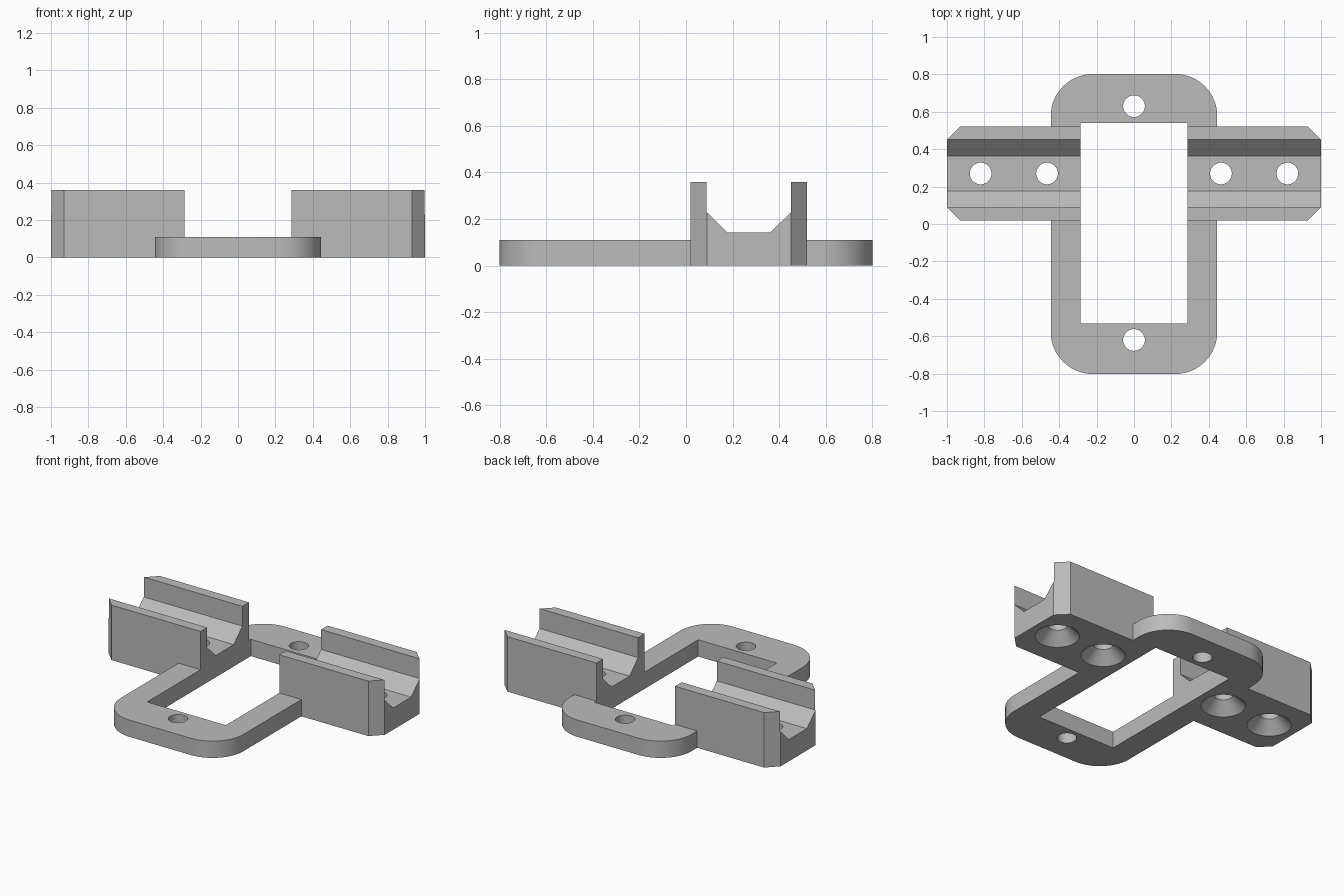
import bpy, bmesh
from math import sin, cos, pi, radians
from mathutils import Vector

cube = bpy.data.objects.get("Cube")
if cube:
    bpy.data.objects.remove(cube, do_unlink=True)

grey = bpy.data.materials.new("plain_grey")
grey.use_nodes = True
colour = (0.5, 0.5, 0.5, 1)
grey.diffuse_color = colour
grey.node_tree.nodes["Principled BSDF"].inputs["Base Color"].default_value = colour


def prism(name, points, direction):
    """Extrude a planar outline along a direction."""
    bm = bmesh.new()
    face = bm.faces.new([bm.verts.new(p) for p in points])
    out = bmesh.ops.extrude_face_region(bm, geom=[face])
    moved = [v for v in out["geom"] if isinstance(v, bmesh.types.BMVert)]
    bmesh.ops.translate(bm, verts=moved, vec=Vector(direction))
    bmesh.ops.recalc_face_normals(bm, faces=bm.faces)
    mesh = bpy.data.meshes.new(name)
    bm.to_mesh(mesh)
    bm.free()
    mesh.materials.append(grey)
    obj = bpy.data.objects.new(name, mesh)
    bpy.context.collection.objects.link(obj)
    return obj


def cone(name, x, y, z, r1, r2, depth):
    bpy.ops.mesh.primitive_cone_add(vertices=48, radius1=r1, radius2=r2, depth=depth,
                                    location=(x, y, z + depth / 2))
    obj = bpy.context.object
    obj.name = name
    obj.data.materials.append(grey)
    return obj


def combine(target, tool, operation):
    """Apply a boolean and discard the tool."""
    mod = target.modifiers.new("combine", "BOOLEAN")
    mod.operation, mod.solver, mod.object = operation, "EXACT", tool
    bpy.context.view_layer.objects.active = target
    bpy.ops.object.modifier_apply(modifier=mod.name)
    bpy.data.objects.remove(tool, do_unlink=True)


# Flat base frame with rounded corners
W, L, R, STEPS = 0.445, 0.802, 0.225, 16
outline = []
for k, (sx, sy) in enumerate([(1, 1), (-1, 1), (-1, -1), (1, -1)]):
    for i in range(STEPS + 1):
        a = (k + i / STEPS) * pi / 2
        outline.append((sx * (W - R) + R * cos(a), sy * (L - R) + R * sin(a), 0))
bracket = prism("mounting_bracket", outline, (0, 0, 0.11))

# Channel rail: mirrored cross-section about its centre line
MID = 0.27
half = [(0.25, 0), (0.25, 0.36), (0.182, 0.36), (0.182, 0.23), (0.093, 0.143)]
section = [(MID + y, z) for y, z in half] + [(MID - y, z) for y, z in reversed(half)]
rail = prism("channel_rail", [(-1, y, z) for y, z in section], (2, 0, 0))

# Trim the rail ends to chamfered corners
quarter = [(1, 0.18), (0.93, 0.25)]
plan = [(x, y) for x, y in quarter] + [(-x, y) for x, y in reversed(quarter)]
plan += [(-x, -y) for x, y in plan]
trim = prism("end_trim", [(x, MID + y, -0.1) for x, y in plan], (0, 0, 0.6))
combine(rail, trim, "INTERSECT")
combine(bracket, rail, "UNION")

# Central rectangular opening, splitting the rail in two
x, y0, y1 = 0.285, -0.533, 0.54
opening = prism("opening", [(-x, y0, -0.1), (x, y0, -0.1), (x, y1, -0.1), (-x, y1, -0.1)],
                (0, 0, 0.6))
combine(bracket, opening, "DIFFERENCE")

# Screw holes, with countersinks beneath the rails
HOLE = 0.058
for y in (-0.62, 0.63):
    combine(bracket, cone("frame_hole", 0, y, -0.1, HOLE, HOLE, 0.5), "DIFFERENCE")
for x in (-0.82, -0.465, 0.465, 0.82):
    combine(bracket, cone("rail_hole", x, MID, -0.1, HOLE, HOLE, 0.5), "DIFFERENCE")
    combine(bracket, cone("countersink", x, MID, -0.01, 0.142, HOLE, 0.084), "DIFFERENCE")

bpy.ops.object.select_all(action="DESELECT")
bracket.select_set(True)
bpy.context.view_layer.objects.active = bracket
bpy.ops.object.shade_smooth_by_angle(angle=radians(30))
